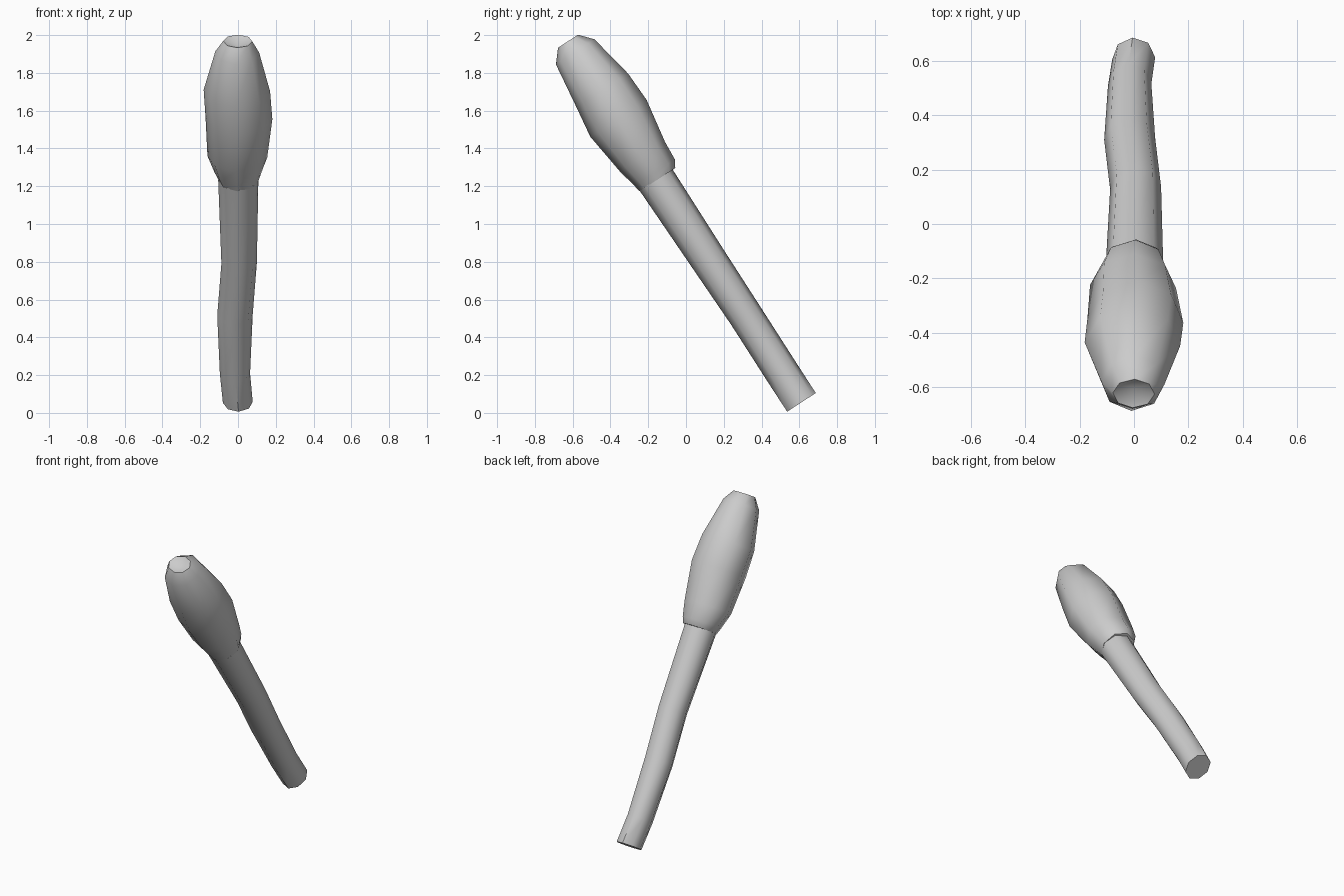
import bpy, bmesh, math
from mathutils import Vector

if "Cube" in bpy.data.objects:
    bpy.data.objects.remove(bpy.data.objects["Cube"])

SIDES = 8
BASE = Vector((0, 0.61, 0.055))
SIDE = Vector((1, 0, 0))
DEPTH = Vector((0, 0.837, 0.546))
AXIS = Vector((0, -0.546, 0.837))


def loft(name, rings, phase, dip):
    """Skin octagonal rings (t, x_min, x_max, depth_min, depth_max) along the axis."""
    bm = bmesh.new()
    loops = []
    for t, x0, x1, s0, s1 in rings:
        loop = []
        for i in range(SIDES):
            a = 2 * math.pi * i / SIDES + phase
            x = (x0 + x1) / 2 + (x1 - x0) / 2 * math.cos(a)
            s = (s0 + s1) / 2 + (s1 - s0) / 2 * math.sin(a)
            loop.append(bm.verts.new(BASE + SIDE * x + DEPTH * s + AXIS * t))
        loops.append(loop)
    for lo, hi in zip(loops, loops[1:]):
        for i in range(SIDES):
            j = (i + 1) % SIDES
            bm.faces.new((lo[i], lo[j], hi[j], hi[i]))
    bm.faces.new(loops[0][::-1])
    # slightly sunken end cap
    top = loops[-1]
    mid = sum((v.co for v in top), Vector()) / SIDES
    tip = bm.verts.new(mid - AXIS * dip)
    for i in range(SIDES):
        bm.faces.new((top[i], top[(i + 1) % SIDES], tip))
    bmesh.ops.recalc_face_normals(bm, faces=bm.faces)
    me = bpy.data.meshes.new(name)
    bm.to_mesh(me)
    bm.free()
    ob = bpy.data.objects.new(name, me)
    bpy.context.collection.objects.link(ob)
    bpy.ops.object.select_all(action='DESELECT')
    ob.select_set(True)
    bpy.context.view_layer.objects.active = ob
    bpy.ops.object.shade_smooth_by_angle(angle=math.radians(50))
    return ob


# gently wavering stem
loft("stem", [
    (0.00, -0.080, 0.078, -0.089, 0.092),
    (0.18, -0.096, 0.064, -0.089, 0.093),
    (0.55, -0.110, 0.078, -0.086, 0.096),
    (0.88, -0.088, 0.100, -0.093, 0.098),
    (1.41, -0.105, 0.108, -0.104, 0.104),
], 0.05, 0.0)

# swollen head with a small collar lip and sunken tip
loft("head", [
    (1.405, -0.106, 0.110, -0.106, 0.120),
    (1.443, -0.125, 0.122, -0.113, 0.143),
    (1.550, -0.162, 0.155, -0.136, 0.150),
    (1.790, -0.172, 0.182, -0.167, 0.190),
    (1.960, -0.182, 0.170, -0.143, 0.184),
    (2.210, -0.120, 0.112, -0.110, 0.134),
    (2.278, -0.078, 0.076, -0.052, 0.074),
], -0.05, 0.03)
